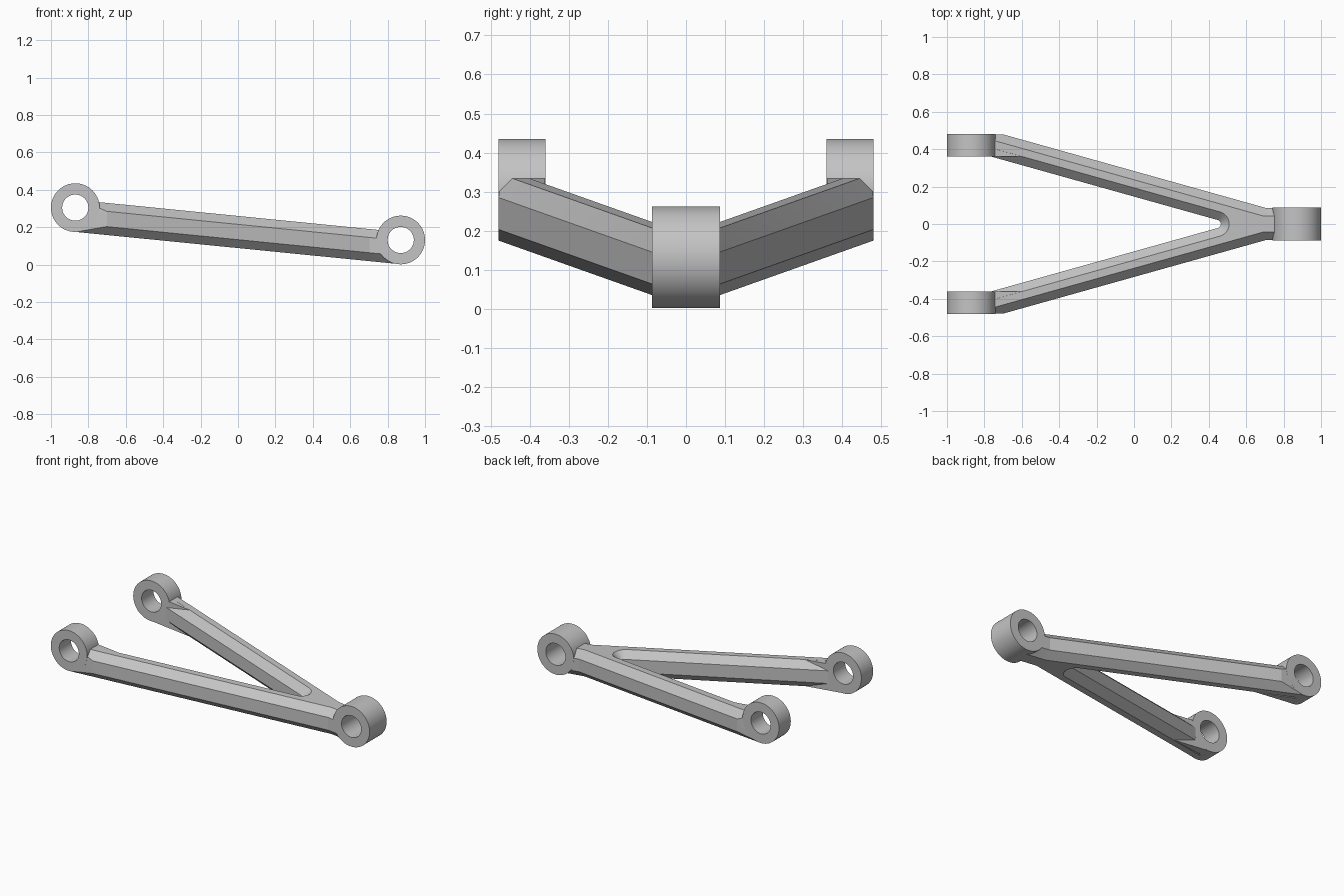
import bpy, bmesh
from math import radians, sin, cos, atan, hypot, pi, sqrt

cube = bpy.data.objects.get("Cube")
if cube:
    bpy.data.objects.remove(cube, do_unlink=True)

# Main dimensions
EYE_X, Z_REAR, Z_HUB = 0.87, 0.305, 0.132
EYE_R, BORE_R = 0.13, 0.07
ARM_OUT, ARM_IN, HUB_HALF = 0.48, 0.36, 0.087
GAP = 0.0004                        # keeps the body just inside the eye faces
SPLAY = 0.28                        # sideways slope of each arm in plan
STRETCH = hypot(1, SPLAY)
BEVEL = 0.045
CROTCH_X, CROTCH_R = 0.442, 0.022
BOTTOM, TOP = -0.1297, 0.042        # measured from the line through the eyes

steel = bpy.data.materials.new("satin_grey")
steel.use_nodes = True
GREY = (0.55, 0.55, 0.55, 1)
steel.diffuse_color = GREY
steel.node_tree.nodes["Principled BSDF"].inputs["Base Color"].default_value = GREY


def finish(name, bm):
    bmesh.ops.recalc_face_normals(bm, faces=bm.faces)
    mesh = bpy.data.meshes.new(name)
    bm.to_mesh(mesh)
    bm.free()
    mesh.materials.append(steel)
    obj = bpy.data.objects.new(name, mesh)
    bpy.context.collection.objects.link(obj)
    bpy.ops.object.select_all(action='DESELECT')
    obj.select_set(True)
    bpy.context.view_layer.objects.active = obj
    bpy.ops.object.shade_smooth_by_angle(angle=radians(12))


def bridge(bm, a, b):
    for i in range(len(a)):
        j = (i + 1) % len(a)
        bm.faces.new((a[i], a[j], b[j], b[i]))


def loft(name, layers):
    """Solid from stacked plan outlines, leaning along the line through the eyes."""
    bm = bmesh.new()
    slope = (Z_HUB - Z_REAR) / (2 * EYE_X)
    mid_z = (Z_REAR + Z_HUB) / 2
    rings = [[bm.verts.new((x, y, mid_z + slope * x + h)) for x, y in pts]
             for pts, h in layers]
    for low, high in zip(rings, rings[1:]):
        bridge(bm, low, high)
    bm.faces.new(rings[0])
    bm.faces.new(rings[-1])
    finish(name, bm)


def eye(name, x, y, z, half_width, segments=72):
    """Round bearing eye with a through bore along y."""
    bm = bmesh.new()
    section = [(EYE_R, -half_width), (EYE_R, half_width),
               (BORE_R, half_width), (BORE_R, -half_width)]
    rings = []
    for i in range(segments):
        a = 2 * pi * i / segments
        rings.append([bm.verts.new((x + r * cos(a), y + w, z + r * sin(a)))
                      for r, w in section])
    for i in range(segments):
        bridge(bm, rings[i - 1], rings[i])
    finish(name, bm)


def end_x(h):
    """Where the body stops at height h, inside the wall of an eye."""
    r = (EYE_R + BORE_R) / 2
    return EYE_X - sqrt(max(r * r - h * h, 0))


def outer_y(x, d):
    return min(ARM_OUT - GAP, 0.09 + SPLAY * (0.69 - x) - d * STRETCH)


def inner_y(x, d):
    return SPLAY * (CROTCH_X - x) + (CROTCH_R + d) * STRETCH


def fork_outline(d, h):
    """Plan of the V-shaped body at height h, inset by d."""
    side = HUB_HALF - GAP - d
    knee = 0.69 + (0.09 - d * STRETCH - side) / SPLAY
    end = end_x(h)
    clip = 0.69 - (ARM_OUT - GAP - 0.09 + d * STRETCH) / SPLAY
    clip = max(clip, 0.002 - end)
    half = [(end, side), (knee, side), (clip, outer_y(clip, d)),
            (-end, outer_y(-end, d)), (-end, inner_y(-end, d))]
    r = CROTCH_R + d
    swing = pi / 2 - atan(SPLAY)
    arc = [(CROTCH_X + r * cos(swing * t / 8), r * sin(swing * t / 8))
           for t in range(8, -9, -1)]
    return half + arc + [(x, -y) for x, y in reversed(half)]


# Forked body with bevelled long edges
levels = [(BEVEL, BOTTOM), (BEVEL / 2, BOTTOM + BEVEL / 2), (0, BOTTOM + BEVEL),
          (0, TOP - BEVEL), (BEVEL / 2, TOP - BEVEL / 2), (BEVEL, TOP)]
loft("control_arm_fork", [(fork_outline(d, h), h) for d, h in levels])

# Gussets squaring the inner side of each arm, then the rear eyes
y_in = ARM_IN + GAP
tip = CROTCH_X - (y_in - (CROTCH_R + BEVEL) * STRETCH) / SPLAY
for s, label in ((1, "back"), (-1, "front")):
    layers = []
    for d, h in levels:
        h = min(max(h, BOTTOM + GAP), TOP - GAP)
        e = -end_x(h)
        layers.append(([(e, s * y_in), (tip, s * y_in), (e, s * 0.425)], h))
    loft("gusset_" + label, layers)
    eye("rear_eye_" + label, -EYE_X, s * (ARM_IN + ARM_OUT) / 2, Z_REAR,
        (ARM_OUT - ARM_IN) / 2)

# Front hub joining both arms
eye("front_hub", EYE_X, 0, Z_HUB, HUB_HALF)
